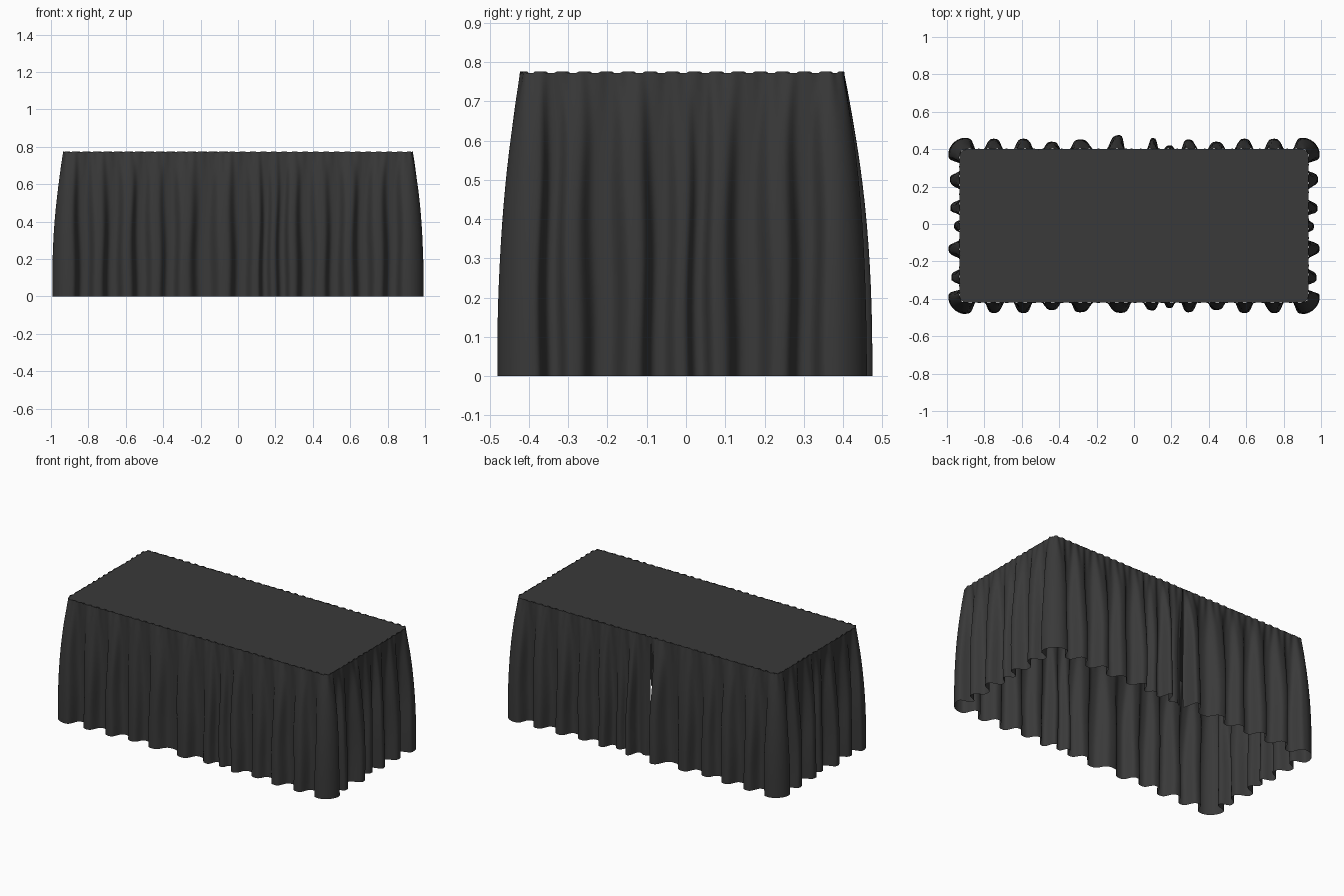
import bpy, bmesh, math
from mathutils import Vector

old = bpy.data.objects.get("Cube")
if old:
    bpy.data.objects.remove(old)

# Table top half sizes, centre offset, corner radius and height
HX, HY, CY, R, TOP = 0.932, 0.41, -0.01, 0.035, 0.772
EX, EY = HX - R, HY - R
VALLEY, SLIT, STEP, ROWS = -0.014, -0.03, 0.007, 18

cloth = bpy.data.materials.new("charcoal_cloth")
cloth.use_nodes = True
colour = (0.041, 0.041, 0.041, 1)
cloth.diffuse_color = colour
cloth.node_tree.nodes["Principled BSDF"].inputs["Base Color"].default_value = colour
cloth.node_tree.nodes["Principled BSDF"].inputs["Roughness"].default_value = 0.9


def finish(bm, name):
    mesh = bpy.data.meshes.new(name)
    bm.to_mesh(mesh)
    bm.free()
    mesh.materials.append(cloth)
    obj = bpy.data.objects.new(name, mesh)
    bpy.context.collection.objects.link(obj)
    return obj


def fold(u, folds):
    """Crest amount (0 to 1) and reach of the fold at position u."""
    for (a, reach_a), (b, reach_b) in zip(folds, folds[1:]):
        if a <= u <= b:
            p = (u - a) / (b - a)
            wave = math.tanh(1.7 * math.cos(2 * math.pi * p)) / math.tanh(1.7)
            return 0.5 + 0.5 * wave, (reach_a if p < 0.5 else reach_b)
    return 0, 0


path = []  # position, outward normal, crest, reach


def side(start, end, folds):
    a, b = Vector(start), Vector(end)
    d = (b - a).normalized()
    axis = 0 if abs(d.x) > 0.5 else 1
    n = max(2, int((b - a).length / STEP))
    for i in range(n + 1):
        p = a.lerp(b, i / n)
        path.append((p, Vector((d.y, -d.x)), *fold(p[axis], folds)))


def corner(x, y, angle):
    for i in range(1, 10):
        t = math.radians(angle + 9 * i)
        n = Vector((math.cos(t), math.sin(t)))
        path.append((Vector((x, y)) + n * R, n, 1, 0.062))


def with_ends(limit, folds):
    return [(-limit - 0.001, 0.06)] + folds + [(limit + 0.001, 0.06)]


# Fold positions and reach along each side
outer = [(0.29, 0.052), (0.44, 0.04), (0.59, 0.056), (0.75, 0.056)]
left_half = [(-u, r) for u, r in reversed(outer)]
front = with_ends(EX, left_half + [(-0.07, 0.055), (0.1, 0.042), (0.19, 0.03)] + outer)
back = with_ends(EX, left_half + [(-0.075, 0.075), (0.015, 0.0), (0.1, 0.06), (0.19, 0.02)] + outer)
ends = with_ends(EY, [(-0.28, 0.045), (-0.12, 0.06), (0.0, 0.03), (0.09, 0.05), (0.25, 0.052)])

# Outline runs anticlockwise from the slit in the back and returns to it
side((SLIT, HY), (-EX, HY), back)
corner(-EX, EY, 90)
side((-HX, EY), (-HX, -EY), ends)
corner(-EX, -EY, 180)
side((-EX, -HY), (EX, -HY), front)
corner(EX, -EY, 270)
side((HX, -EY), (HX, EY), ends)
corner(EX, EY, 0)
side((EX, HY), (SLIT, HY), back)

# Gathered skirt: folds grow outward towards the hem
bm = bmesh.new()
rows = []
count = len(path)
for j in range(ROWS + 1):
    t = (j / ROWS) ** 1.4
    flare = 1 - (1 - t) ** 2.4
    row = []
    for i, (p, n, crest, reach) in enumerate(path):
        along = Vector((-n.y, n.x))
        offset = (VALLEY + crest * (reach - VALLEY)) * flare
        ripple = 0.003 * math.sin(i * 0.9) * max(0, 1 - 5 * t)
        sway = 0.006 * math.sin(5 * t + i * 0.11) * math.sin(math.pi * t)
        near = min(i, count - 1 - i) * STEP
        gap = 0.013 * t * math.exp(-near * 25) * (1 if i < count / 2 else -1)
        q = p + n * (offset + ripple) + along * (sway + gap)
        lift = 0.004 * (i // 4 % 2) if j == 0 else 0
        row.append(bm.verts.new((q.x, q.y + CY, TOP * (1 - t) + lift)))
    rows.append(row)
for upper, lower in zip(rows, rows[1:]):
    for i in range(count - 1):
        bm.faces.new((upper[i], lower[i], lower[i + 1], upper[i + 1]))
skirt = finish(bm, "gathered_skirt")
bpy.context.view_layer.objects.active = skirt
skirt.select_set(True)
bpy.ops.object.shade_smooth_by_angle(angle=math.radians(50))

# Flat cloth top
bm = bmesh.new()
bm.faces.new([bm.verts.new((p.x, p.y + CY, TOP - 0.001)) for p, *_ in path[:-1]])
bmesh.ops.dissolve_limit(bm, angle_limit=0.01, verts=bm.verts, edges=bm.edges)
finish(bm, "cloth_top")
